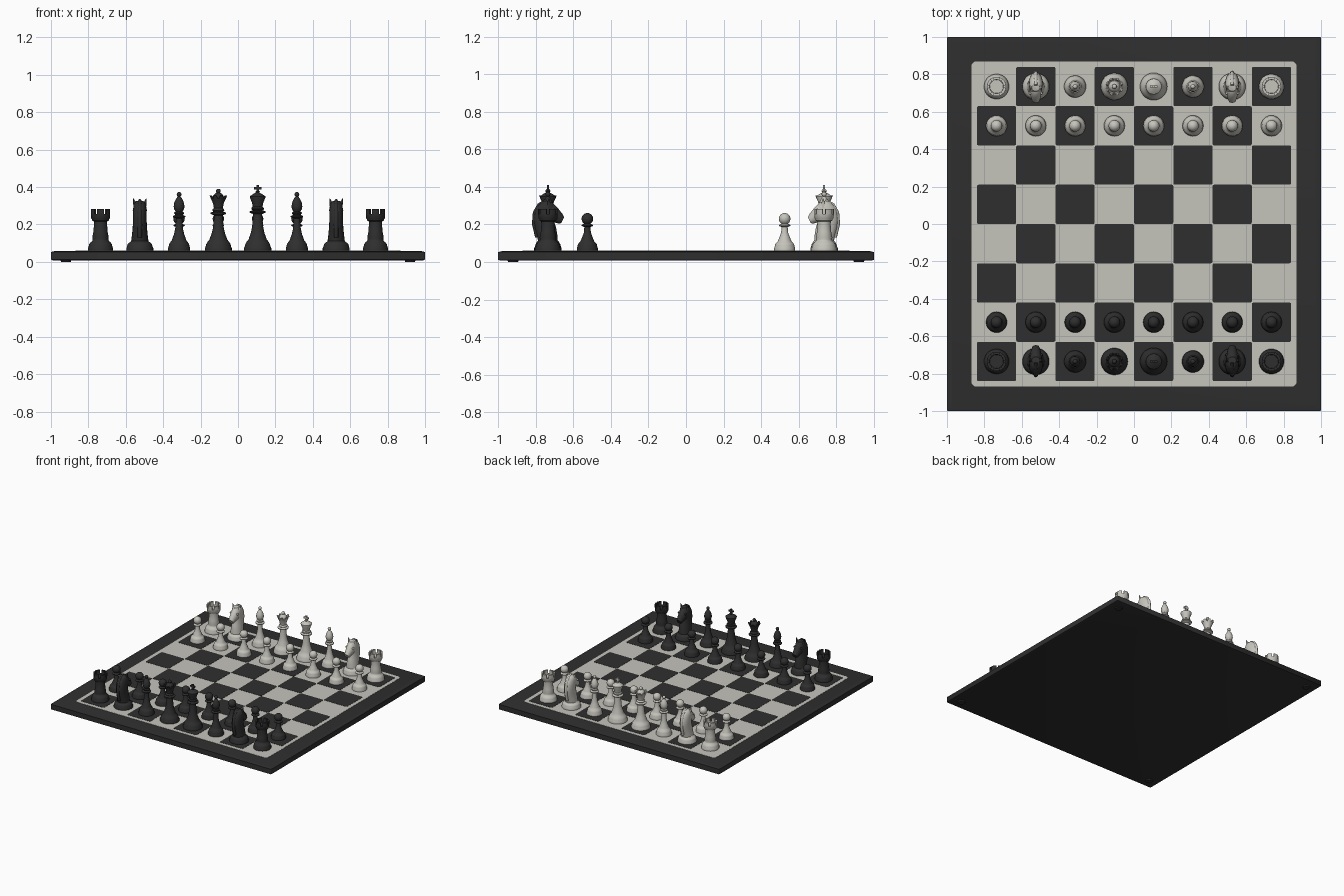
import bpy, bmesh, math
from mathutils import Matrix, Vector

if "Cube" in bpy.data.objects:
    bpy.data.objects.remove(bpy.data.objects["Cube"])


def material(name, rgb):
    m = bpy.data.materials.new(name)
    m.diffuse_color = (*rgb, 1)
    m.use_nodes = True
    m.node_tree.nodes["Principled BSDF"].inputs["Base Color"].default_value = m.diffuse_color
    return m


IVORY = material("ivory", (0.56, 0.55, 0.50))
EBONY = material("ebony", (0.028, 0.028, 0.028))
Z0 = 0.061           # playing surface height
STEP = 0.21          # square size


def loft(bm, rings):
    """Skin a list of equal-length point loops and cap both ends."""
    loops = [[bm.verts.new(p) for p in ring] for ring in rings]
    n = len(loops[0])
    for a, b in zip(loops, loops[1:]):
        for i in range(n):
            j = (i + 1) % n
            bm.faces.new((a[i], a[j], b[j], b[i]))
    bm.faces.new(loops[0][::-1])
    bm.faces.new(loops[-1])


def lathe(bm, profile, n=28):
    rings = []
    for r, z in profile:
        r = max(r, 0.0008)
        rings.append([(r * math.cos(2 * math.pi * i / n), r * math.sin(2 * math.pi * i / n), z) for i in range(n)])
    loft(bm, rings)


def ball(bm, r, z, x=0, y=0):
    bmesh.ops.create_uvsphere(bm, u_segments=18, v_segments=10, radius=r, matrix=Matrix.Translation((x, y, z)))


def box(bm, size, z):
    bmesh.ops.create_cube(bm, size=1, matrix=Matrix.Translation((0, 0, z)) @ Matrix.Diagonal((*size, 1)))


def teeth(bm, count, r_in, r_out, z_lo, z_hi, fill, flare=0.0, taper=1.0):
    """Ring of battlements or crown points."""
    for k in range(count):
        mid = 2 * math.pi * (k + 0.5) / count
        half = math.pi / count * fill
        rings = []
        for z, f, w in ((z_lo, 0, 1), (z_hi, flare, taper)):
            angles = [mid + half * w * t for t in (-1, -0.33, 0.33, 1)]
            pts = [((r_out + f) * math.cos(a), (r_out + f) * math.sin(a), z) for a in angles]
            pts += [((r_in + f) * math.cos(a), (r_in + f) * math.sin(a), z) for a in angles[::-1]]
            rings.append(pts)
        loft(bm, rings)


def finish(bm, name, mat, angle=40):
    bmesh.ops.recalc_face_normals(bm, faces=bm.faces)
    for f in bm.faces:
        f.smooth = True
    for e in bm.edges:
        if len(e.link_faces) == 2 and e.calc_face_angle(0) > math.radians(angle):
            e.smooth = False
    mesh = bpy.data.meshes.new(name)
    bm.to_mesh(mesh)
    bm.free()
    mesh.materials.append(mat)
    return mesh


def place(name, mesh, loc=(0, 0, 0), turn=0):
    ob = bpy.data.objects.new(name, mesh)
    ob.location = loc
    ob.rotation_euler.z = turn
    bpy.context.collection.objects.link(ob)


def rounded_square(half, r, z, cx=0, cy=0, n=5):
    pts = []
    for q in range(4):
        a0 = q * math.pi / 2
        sx, sy = ((1, 1), (-1, 1), (-1, -1), (1, -1))[q]
        for i in range(n):
            a = a0 + math.pi / 2 * i / (n - 1)
            pts.append((cx + sx * (half - r) + r * math.cos(a), cy + sy * (half - r) + r * math.sin(a), z))
    return pts


# --- Pieces: profiles measured from the playing surface (z = 0) ---
def foot(r, h):
    """Shared moulded base: plinth, rounded step and shoulder."""
    return [(r, 0), (r, 0.012), (r * 0.95, 0.02), (r * 0.93, 0.026), (r * 0.9, 0.034),
            (r * 0.8, 0.034 + h * 0.35), (r * 0.66, 0.034 + h * 0.7), (r * 0.62, 0.034 + h)]


def pawn(bm):
    lathe(bm, foot(0.056, 0.02) + [(0.026, 0.075), (0.019, 0.095), (0.016, 0.125), (0.03, 0.131),
                                   (0.031, 0.136), (0.018, 0.142), (0.014, 0.15)])
    ball(bm, 0.031, 0.169)


def rook(bm):
    lathe(bm, foot(0.067, 0.025) + [(0.044, 0.07), (0.038, 0.1), (0.035, 0.14), (0.036, 0.155), (0.045, 0.16),
                                    (0.046, 0.167), (0.05, 0.172), (0.052, 0.195), (0.037, 0.195), (0.036, 0.19)])
    teeth(bm, 6, 0.037, 0.052, 0.194, 0.222, 0.72)


def bishop(bm):
    lathe(bm, foot(0.059, 0.028) + [(0.028, 0.085), (0.021, 0.115), (0.017, 0.16), (0.017, 0.172), (0.033, 0.178),
                                    (0.034, 0.184), (0.02, 0.19), (0.026, 0.197), (0.026, 0.203), (0.018, 0.208),
                                    (0.026, 0.22), (0.029, 0.235), (0.026, 0.255), (0.016, 0.277), (0.007, 0.289)])
    ball(bm, 0.013, 0.3)


def queen(bm):
    lathe(bm, foot(0.072, 0.034) + [(0.036, 0.09), (0.029, 0.12), (0.024, 0.17), (0.023, 0.188), (0.041, 0.195),
                                    (0.042, 0.202), (0.026, 0.208), (0.032, 0.214), (0.031, 0.22), (0.024, 0.226),
                                    (0.028, 0.25), (0.04, 0.277), (0.036, 0.279), (0.031, 0.279), (0.028, 0.292),
                                    (0.018, 0.304), (0.008, 0.309)])
    teeth(bm, 8, 0.031, 0.04, 0.276, 0.293, 0.9, 0.008, 0.45)
    ball(bm, 0.013, 0.317)


def king(bm):
    lathe(bm, foot(0.073, 0.036) + [(0.037, 0.092), (0.03, 0.125), (0.025, 0.175), (0.024, 0.195), (0.042, 0.202),
                                    (0.043, 0.209), (0.027, 0.215), (0.034, 0.221), (0.033, 0.228), (0.026, 0.234),
                                    (0.03, 0.255), (0.042, 0.284), (0.042, 0.289), (0.034, 0.295), (0.022, 0.303),
                                    (0.01, 0.309), (0.012, 0.315), (0.006, 0.318)])
    box(bm, (0.014, 0.012, 0.04), 0.33)      # cross upright
    box(bm, (0.04, 0.012, 0.013), 0.333)     # cross arms


def knight(bm):
    lathe(bm, foot(0.072, 0.02) + [(0.042, 0.058)])

    def oval(y0, y1, w, z0, z1, n=20):
        # oval slice from back edge (y0, z0) to front edge (y1, z1)
        pts = []
        for i in range(n):
            a = 2 * math.pi * i / n
            t = 0.5 + 0.5 * math.sin(a)
            pts.append((w * math.cos(a), y0 + (y1 - y0) * t, z0 + (z1 - z0) * t))
        return pts
    # chest, arched neck and crest
    loft(bm, [oval(*s) for s in ((-0.052, 0.052, 0.046, 0.05, 0.05), (-0.06, 0.05, 0.042, 0.085, 0.085),
                                 (-0.072, 0.044, 0.038, 0.125, 0.12), (-0.077, 0.036, 0.037, 0.165, 0.145),
                                 (-0.071, 0.036, 0.037, 0.205, 0.17), (-0.055, 0.044, 0.036, 0.238, 0.2),
                                 (-0.034, 0.042, 0.033, 0.259, 0.23), (-0.012, 0.025, 0.022, 0.266, 0.256))])
    # head tapering forward and down to the muzzle
    loft(bm, [oval(*s) for s in ((0.0, -0.01, 0.028, 0.175, 0.255), (0.02, 0.03, 0.034, 0.155, 0.25),
                                 (0.042, 0.058, 0.028, 0.148, 0.22), (0.06, 0.079, 0.022, 0.143, 0.193),
                                 (0.07, 0.087, 0.018, 0.146, 0.177))])
    # mane ridge down the back, then ears and eyes
    loft(bm, [oval(*s) for s in ((-0.068, -0.03, 0.012, 0.07, 0.07), (-0.085, -0.03, 0.015, 0.14, 0.13),
                                 (-0.08, -0.03, 0.015, 0.205, 0.17), (-0.054, -0.01, 0.014, 0.25, 0.21),
                                 (-0.012, 0.01, 0.01, 0.276, 0.24))])
    for s in (-1, 1):
        m = Matrix.Translation((s * 0.027, 0.005, 0.252)) @ Matrix.Rotation(s * 0.3, 4, 'Y')
        bmesh.ops.create_cone(bm, cap_ends=True, segments=10, radius1=0.016, radius2=0.002, depth=0.052, matrix=m)
        ball(bm, 0.008, 0.215, s * 0.03, 0.036)


BUILD = dict(pawn=pawn, rook=rook, knight=knight, bishop=bishop, queen=queen, king=king)
BACK_RANK = ("rook", "knight", "bishop", "queen", "king", "bishop", "knight", "rook")
for side, mat, sign in (("dark", EBONY, -1), ("light", IVORY, 1)):
    meshes = {}
    for kind, fn in BUILD.items():
        bm = bmesh.new()
        fn(bm)
        meshes[kind] = finish(bm, f"{side}_{kind}", mat)
    turn = math.pi if sign > 0 else 0
    for col, kind in enumerate(BACK_RANK):
        x = (col - 3.5) * STEP
        place(f"{side}_{kind}_{col + 1}", meshes[kind], (x, sign * 3.5 * STEP, Z0), turn)
        place(f"{side}_pawn_{col + 1}", meshes["pawn"], (x, sign * 2.5 * STEP, Z0), turn)

# --- Board frame ---
bm = bmesh.new()
loft(bm, [rounded_square(h, 0.004, z, n=2) for h, z in
          ((0.99, 0.008), (1.0, 0.012), (1.0, 0.053), (0.975, 0.059))])
place("board_frame", finish(bm, "board_frame", EBONY, 60))

# --- Light playing panel with rounded corners ---
bm = bmesh.new()
loft(bm, [rounded_square(0.87, 0.03, z) for z in (0.055, 0.0605)])
place("light_panel", finish(bm, "light_panel", IVORY))

# --- Dark squares as thin plates ---
bm = bmesh.new()
for row in range(8):
    for col in range(8):
        if (row + col) % 2 == 0:
            c = ((col - 3.5) * STEP, (row - 3.5) * STEP)
            loft(bm, [rounded_square(STEP / 2, 0.008, z, *c, n=3) for z in (0.058, 0.062)])
place("dark_squares", finish(bm, "dark_squares", EBONY))

# --- Small feet under the corners ---
bm = bmesh.new()
for sx in (-1, 1):
    for sy in (-1, 1):
        bmesh.ops.create_cone(bm, cap_ends=True, segments=16, radius1=0.026, radius2=0.03, depth=0.01,
                              matrix=Matrix.Translation((sx * 0.92, sy * 0.92, 0.005)))
place("board_feet", finish(bm, "board_feet", EBONY))
